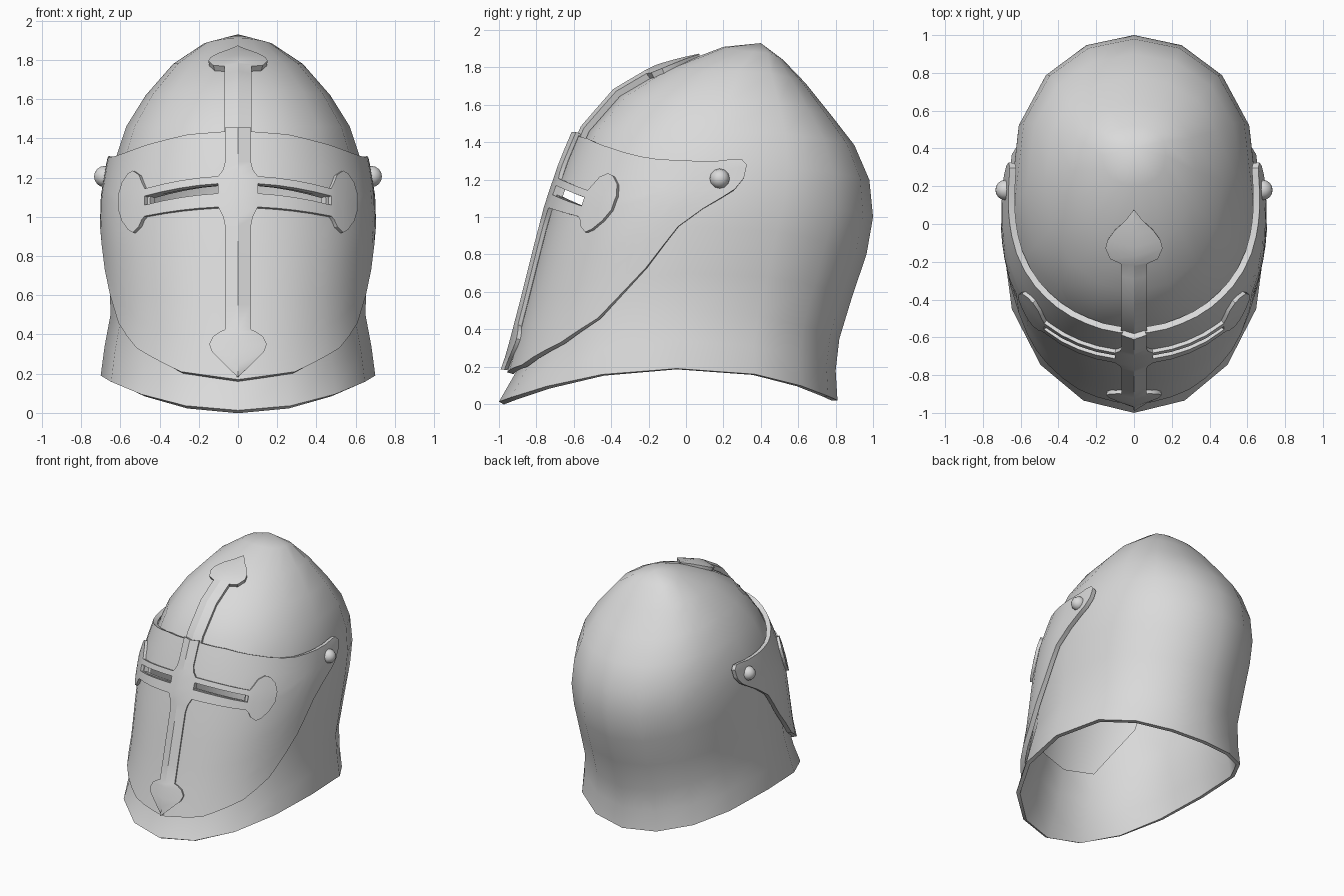
import bpy, bmesh, math
from mathutils import Vector

cube = bpy.data.objects.get("Cube")
if cube:
    bpy.data.objects.remove(cube, do_unlink=True)

steel = bpy.data.materials.new("plain_steel")
steel.use_nodes = True
COLOR = (0.7, 0.7, 0.7, 1)
steel.diffuse_color = COLOR
steel.node_tree.nodes["Principled BSDF"].inputs["Base Color"].default_value = COLOR

# Skull rings from rim to crown: half width, front y z, back y z, side y z
RINGS = [
    (.70, -1.0, .013, .81, .02, -.05, .19),
    (.68, -.91, .17, .80, .18, -.05, .34),
    (.65, -.87, .31, .82, .35, -.03, .50),
    (.655, -.82, .50, .89, .58, 0, .70),
    (.665, -.74, .82, .965, .80, .03, .95),
    (.66, -.68, 1.05, 1.0, 1.0, .07, 1.10),
    (.63, -.605, 1.27, .98, 1.2, .13, 1.28),
    (.57, -.525, 1.46, .90, 1.385, .18, 1.46),
    (.47, -.36, 1.65, .78, 1.54, .23, 1.62),
    (.33, -.13, 1.785, .64, 1.715, .28, 1.78),
    (.17, .2, 1.91, .52, 1.84, .36, 1.885),
    (0, .4, 1.93, .4, 1.93, .4, 1.93),
]
TOP = len(RINGS) - 1


def ring(t):
    t = min(max(t, 0), TOP)
    i = min(int(t), TOP - 1)
    return [p + (q - p) * (t - i) for p, q in zip(RINGS[i], RINGS[i + 1])]


def base(a, t):
    """Skull point at angle a from the front, ring position t."""
    w, yf, zf, yb, zb, ys, zs = ring(t)
    c = math.cos(a)
    y, z, power = (yf, zf, .9) if c > 0 else (yb, zb, .75)
    c = abs(c)
    return Vector((w * math.sin(a), ys + (y - ys) * c ** power, zs + (z - zs) * c ** 1.8))


def surf(a, t, off):
    """Skull point pushed outward by off."""
    du = base(a + .05, t) - base(a - .05, t)
    dv = base(a, t + .4) - base(a, t - .4)
    return base(a, t) + du.cross(dv).normalized() * off


def level(a, z, off):
    """Ring position where the offset surface has height z on column a."""
    lo, hi = 0, TOP
    for _ in range(24):
        mid = (lo + hi) / 2
        lo, hi = (mid, hi) if surf(a, mid, off).z < z else (lo, mid)
    return lo


def place(x, z, off):
    """Point over the skull front, given as seen from the front."""
    a = 0
    for _ in range(6):
        t = level(a, z, off)
        a = math.asin(max(-1, min(1, x / (ring(t)[0] + .05))))
    return surf(a, t, off)


def grid(bm, rows, keep=lambda i, j: True):
    """Quads between rows of points; rows go up, columns go to +x."""
    vs = [[bm.verts.new(p) for p in r] for r in rows]
    for i in range(len(vs) - 1):
        for j in range(len(vs[0]) - 1):
            k = keep(i, j)
            quad = [vs[i][j], vs[i][j + 1], vs[i + 1][j + 1], vs[i + 1][j]]
            if k is True:
                bm.faces.new(quad)
            elif k:
                bm.faces.new([quad[n] for n in k])


def finish(name, bm, thick=0, angle=35):
    bmesh.ops.remove_doubles(bm, verts=bm.verts, dist=.0008)
    loose = [v for v in bm.verts if not v.link_faces]
    bmesh.ops.delete(bm, geom=loose, context='VERTS')
    me = bpy.data.meshes.new(name)
    bm.to_mesh(me)
    bm.free()
    me.materials.append(steel)
    ob = bpy.data.objects.new(name, me)
    bpy.context.collection.objects.link(ob)
    bpy.ops.object.select_all(action='DESELECT')
    ob.select_set(True)
    bpy.context.view_layer.objects.active = ob
    if thick:
        mod = ob.modifiers.new("Thickness", 'SOLIDIFY')
        mod.thickness = thick
        mod.offset = -1
        bpy.ops.object.modifier_apply(modifier=mod.name)
    bpy.ops.object.shade_smooth_by_angle(angle=math.radians(angle))
    return ob


# Skull with a face opening hidden behind the visor
def skull_cell(i, j):
    side = j - 8                       # columns -2..1 are the face
    if side in (-1, 0) and 3 <= i <= 5:
        return False
    if side in (-2, 1):
        if i in (4, 5):
            return False
        if i == 3:
            return (0, 1, 3) if side == -2 else (0, 1, 2)
    return True


bm = bmesh.new()
grid(bm, [[base(math.pi * j / 8, i) for j in range(-8, 9)] for i in range(TOP + 1)], skull_cell)
finish("skull", bm, .03)


# Heights of the eye slit and the cross arm at distance x from the middle
def slit_lo(x): return 1.122 - .28 * x * x
def slit_hi(x): return 1.172 - .3 * x * x
def arm_lo(x): return 1.052 - .22 * x * x
def arm_hi(x): return 1.21 - .3 * x * x


# Visor outline: angle, bottom, top
OUTLINE = [(0, .17, 1.44), (24, .21, 1.42), (47, .33, 1.365), (54, .39, 1.345), (62, .46, 1.325),
           (70, .6, 1.31), (77, .73, 1.305), (86, .95, 1.30), (90.7, 1.045, 1.30),
           (94, 1.11, 1.31), (96.3, 1.15, 1.31), (98, 1.21, 1.28)]


def outline(a):
    for (a0, b0, t0), (a1, b1, t1) in zip(OUTLINE, OUTLINE[1:]):
        if a <= a1:
            f = (a - a0) / (a1 - a0)
            return b0 + (b1 - b0) * f, t0 + (t1 - t0) * f


SLIT_IN, SLIT_OUT = 7.8, 40
half = sorted({p[0] for p in OUTLINE} | {SLIT_IN, 16, 32, SLIT_OUT, 82})
angles = [-a for a in half[:0:-1]] + half
columns = []
for a in angles:
    bot, top = outline(abs(a))
    near = min(abs(a), 45)
    b, t = outline(near)
    x = .73 * math.sin(math.radians(near))
    f0, f1 = [(s(x) - b) / (t - b) for s in (slit_lo, slit_hi)]
    fractions = [f0 * k / 5 for k in range(6)] + [f1, (f1 + 1) / 2, 1]
    r = math.radians(a)
    columns.append([surf(r, level(r, bot + (top - bot) * f, .04), .04) for f in fractions])


def visor_cell(i, j):
    mid = abs(angles[j] + angles[j + 1]) / 2
    return not (i == 5 and SLIT_IN < mid < SLIT_OUT)


bm = bmesh.new()
grid(bm, list(zip(*columns)), visor_cell)
finish("visor", bm, .035)

# Raised cross on the visor: upright with a spade foot, then two arms
OFF, RIDGE, JOIN = .06, .018, .1
upright = [(.185, .004), (.25, .07), (.31, .13), (.35, .145), (.39, .125), (.415, .09),
           (.425, .065), (.55, .065), (.7, .065), (.83, .065), (.95, .065), (1.0, .075)]
upright += [(f(JOIN), JOIN) for f in (arm_lo, slit_lo, slit_hi, arm_hi)]
upright += [(1.24, .075), (1.28, .065), (1.37, .065), (1.455, .065)]
bm = bmesh.new()
grid(bm, [[place(-h, z, OFF), place(0, z, OFF + RIDGE), place(h, z, OFF)] for z, h in upright])

SPADE = [(.485, .985, 1.175), (.5, .95, 1.215), (.53, .92, 1.235), (.555, .935, 1.22),
         (.585, .98, 1.175), (.604, 1.04, 1.11)]
arm = [(x, arm_lo(x), slit_lo(x), slit_hi(x), arm_hi(x)) for x in (JOIN, .2, .29, .38, .47)]
arm += [(x, lo, lo + (hi - lo) * .4, lo + (hi - lo) * .7, hi) for x, lo, hi in SPADE]
for s in (1, -1):
    cols = [[place(s * c[0], z, OFF) for z in c[1:]] for c in arm][::s]
    n = len(SPADE)
    grid(bm, list(zip(*cols)),
         lambda i, j: i != 1 or (j >= 4 if s == 1 else j < n))
finish("visor_cross", bm, .033, 30)

# Crest bar running over the skull, ending in a spade: ring position, half width, offset
crest = [(6.6, .065, .03), (7, .065, .03), (7.5, .065, .03), (8, .065, .03), (8.4, .065, .03),
         (8.68, .065, .03), (8.72, .12, .03), (8.9, .145, .028), (9.06, .135, .024),
         (9.25, .1, .02), (9.45, .045, .014), (9.62, .004, .008)]
rows = []
for t, h, off in crest:
    a = math.asin(h / ring(t)[0])
    rows.append([surf(-a, t, off), surf(0, t, off * 1.5), surf(a, t, off)])
bm = bmesh.new()
grid(bm, rows)
finish("crest_bar", bm, .035, 25)

# Pivot rivets
for s, side in ((1, "left"), (-1, "right")):
    bm = bmesh.new()
    bmesh.ops.create_uvsphere(bm, u_segments=12, v_segments=8, radius=.054)
    rivet = finish(side + "_rivet", bm, angle=60)
    rivet.rotation_euler = (0, math.pi / 2, 0)
    rivet.location = (s * .68, .18, 1.205)
